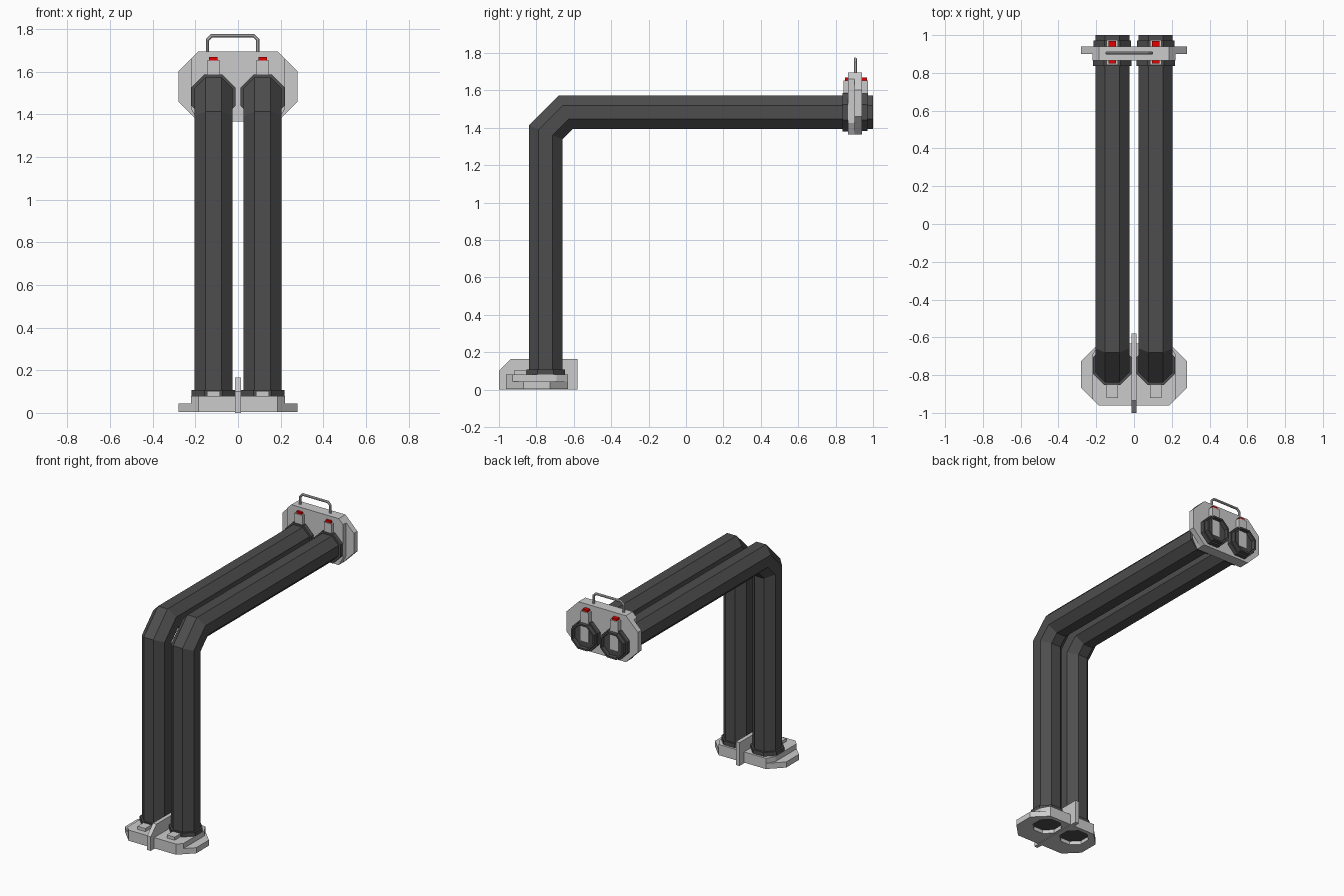
import bpy, bmesh, math
from mathutils import Vector

if "Cube" in bpy.data.objects:
    bpy.data.objects.remove(bpy.data.objects["Cube"])


def material(name, rgb):
    m = bpy.data.materials.new(name)
    m.diffuse_color = (*rgb, 1)
    m.use_nodes = True
    m.node_tree.nodes["Principled BSDF"].inputs["Base Color"].default_value = m.diffuse_color
    return m


DARK = material("dark_rubber", (0.075, 0.075, 0.075))
RED = material("red_button", (0.8, 0.0, 0.0))
PX = 0.115            # pipe centre offset in x
PZ, PY = 1.483, -0.75  # upper pipe height, lower pipe depth


def base_frame(u, v, w):   # plate lying on the ground, v points to the front
    return (u, PY - v, 0.004 + w)


def top_frame(u, v, w):    # plate standing upright at the back, v points up
    return (u, 0.941 - w, PZ + v)


def loft(name, rings, mat=None, caps=True):
    bm = bmesh.new()
    rows = [[bm.verts.new(p) for p in r] for r in rings]
    n = len(rows[0])
    for a, b in zip(rows, rows[1:]):
        for i in range(n):
            j = (i + 1) % n
            bm.faces.new((a[i], a[j], b[j], b[i]))
    if caps:
        bm.faces.new(rows[0])
        bm.faces.new(rows[-1])
    bmesh.ops.recalc_face_normals(bm, faces=bm.faces)
    me = bpy.data.meshes.new(name)
    bm.to_mesh(me)
    bm.free()
    ob = bpy.data.objects.new(name, me)
    bpy.context.collection.objects.link(ob)
    if mat:
        me.materials.append(mat)
    return ob


def prism(name, pts, w0, w1, frame, mat=None):
    return loft(name, [[frame(u, v, w) for u, v in pts] for w in (w0, w1)], mat)


def octagon(r, cx=0.0, cy=0.0):
    R = r / math.cos(math.pi / 8)
    return [(cx + R * math.cos(math.pi / 8 + k * math.pi / 4),
             cy + R * math.sin(math.pi / 8 + k * math.pi / 4)) for k in range(8)]


def rect(u0, u1, v0, v1):
    return [(u0, v0), (u1, v0), (u1, v1), (u0, v1)]


def sweep(path, section, side):
    # mitred sweep of a section along a planar path
    path = [Vector(p) for p in path]
    side = Vector(side)
    rings = []
    for i, p in enumerate(path):
        d0 = (p - path[max(i - 1, 0)]).normalized()
        d1 = (path[min(i + 1, len(path) - 1)] - p).normalized()
        t = (d0 + d1).normalized()
        d = d1 if d1.length else d0
        stretch = 1 / max(t.dot(d), 0.1)
        nrm = t.cross(side) * stretch
        rings.append([p + side * a + nrm * b for a, b in section])
    return rings


def clipped(hw, v0, v1, c):
    return [(-hw + c, v0), (hw - c, v0), (hw, v0 + c), (hw, v1 - c),
            (hw - c, v1), (-hw + c, v1), (-hw, v1 - c), (-hw, v0 + c)]


# bent octagonal pipes
for s, tag in ((-1, "left"), (1, "right")):
    x = s * PX
    path = [(x, PY, 0.03), (x, PY, 1.376), (x, -0.643, PZ), (x, 0.95, PZ)]
    loft("pipe_" + tag, sweep(path, octagon(0.09), (1, 0, 0)), DARK)
    # open pipe mouth behind the upper plate
    loft("pipe_mouth_" + tag,
         [[top_frame(u, v, w) for u, v in octagon(r, x)]
          for r, w in ((0.09, 0.0), (0.09, -0.059), (0.078, -0.059), (0.078, -0.015))],
         DARK)

# plates with collars and latches
for frame, tag in ((base_frame, "lower"), (top_frame, "upper")):
    flange = prism(tag + "_flange", clipped(0.28, -0.118, 0.212, 0.094), 0, 0.04, frame)
    core = [(-0.22, -0.058), (-0.186, -0.118), (0.186, -0.118), (0.22, -0.058),
            (0.22, 0.178), (0.186, 0.212), (-0.186, 0.212), (-0.22, 0.178)]
    prism(tag + "_plate_core", core, 0.035, 0.076, frame)
    for s, side in ((-1, "left"), (1, "right")):
        x = s * PX
        prism(f"{tag}_collar_{side}", octagon(0.103, x), 0.074, 0.104, frame, DARK)
        prism(f"{tag}_latch_{side}", rect(x - 0.031, x + 0.031, 0.08, 0.17),
              0.074, 0.098, frame)
        if tag == "lower":
            # octagonal socket seen from below
            cut = prism("socket_cutter_" + side, octagon(0.09, x), -0.02, 0.06, frame)
            cut.hide_render = True
            cut.hide_viewport = True
            mod = flange.modifiers.new("socket", 'BOOLEAN')
            mod.object = cut
            mod.solver = 'EXACT'
        else:
            prism(f"rear_collar_{side}", octagon(0.1, x), -0.03, 0.002, frame, DARK)
            prism(f"rear_latch_{side}", rect(x - 0.031, x + 0.031, -0.04, 0.17),
                  -0.033, 0.002, frame)
            for w0, w1, end in ((0.066, 0.092, "front"), (-0.027, 0.0, "rear")):
                prism(f"{end}_button_{side}", rect(x - 0.02, x + 0.02, 0.165, 0.185),
                      w0, w1, frame, RED)

# upright fin between the lower pipes
fin = [(-1.0, 0), (-0.58, 0), (-0.58, 0.165), (-0.935, 0.165), (-1.0, 0.1)]
loft("lower_fin", [[(x, y, z) for y, z in fin] for x in (-0.014, 0.014)])

# carrying handle on the upper plate
hp = [(-0.143, 1.68), (-0.143, 1.749), (-0.124, 1.768),
      (0.074, 1.768), (0.093, 1.749), (0.093, 1.68)]
loft("handle", sweep([(x, 0.905, z) for x, z in hp], octagon(0.008), (0, 1, 0)))
